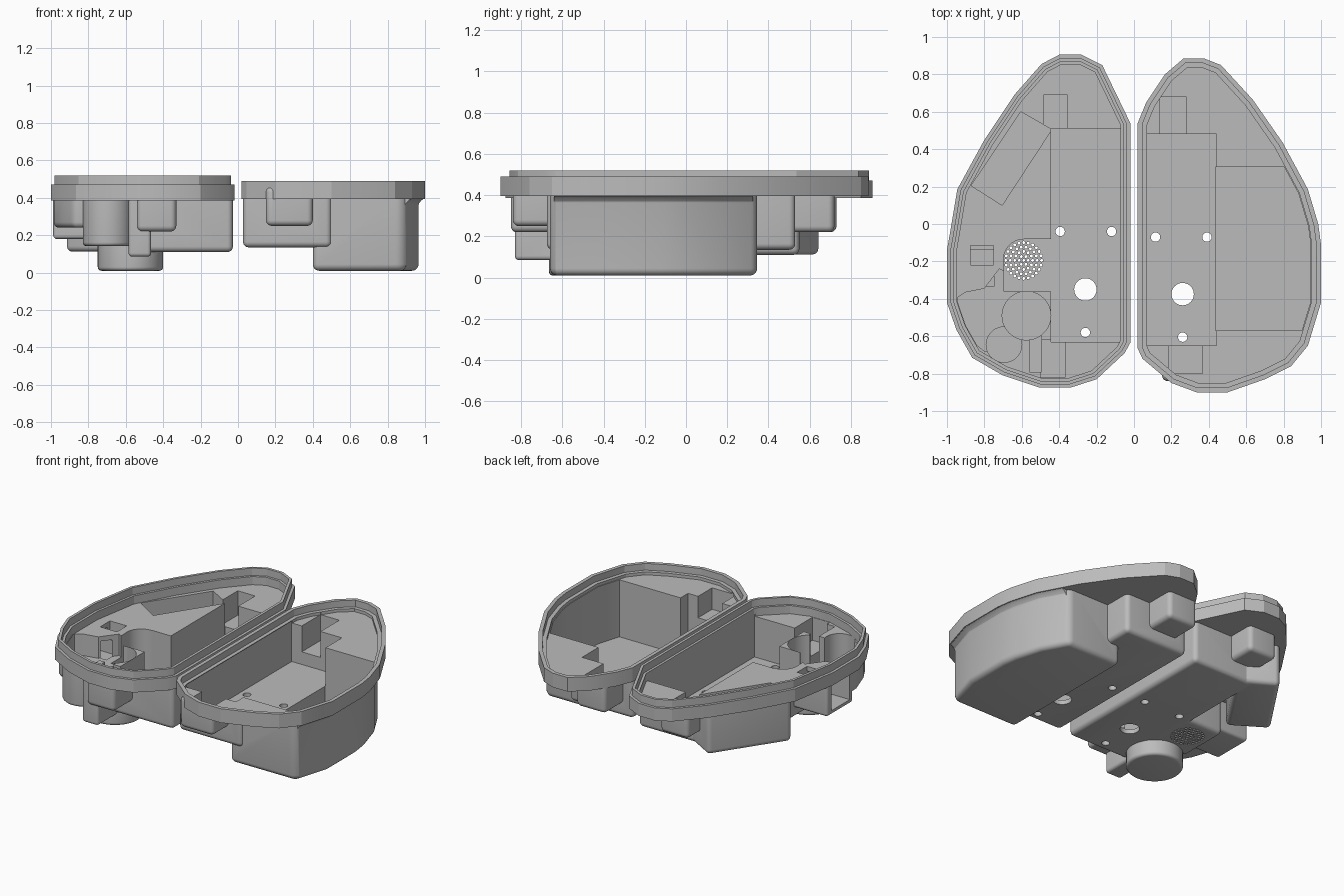
import bpy, bmesh, math
from mathutils import Vector

cube = bpy.data.objects.get("Cube")
if cube:
    bpy.data.objects.remove(cube)

gray = bpy.data.materials.new("plain gray")
gray.use_nodes = True
color = (0.5, 0.5, 0.5, 1)
gray.diffuse_color = color
gray.node_tree.nodes["Principled BSDF"].inputs["Base Color"].default_value = color


def apply(ob, kind, **settings):
    mod = ob.modifiers.new(kind, kind)
    for key, value in settings.items():
        setattr(mod, key, value)
    bpy.context.view_layer.objects.active = ob
    bpy.ops.object.modifier_apply(modifier=mod.name)


def round_edges(ob, width):
    apply(ob, "BEVEL", width=width, segments=5, limit_method="ANGLE",
          angle_limit=math.radians(40))


def loft(name, rings):
    """Closed solid through (profile, height) rings."""
    bm = bmesh.new()
    loops = [[bm.verts.new((x, y, z)) for x, y in points] for points, z in rings]
    for lower, upper in zip(loops, loops[1:]):
        for i in range(len(lower)):
            bm.faces.new((lower[i - 1], lower[i], upper[i], upper[i - 1]))
    bm.faces.new(loops[0])
    bm.faces.new(loops[-1])
    bmesh.ops.recalc_face_normals(bm, faces=bm.faces[:])
    mesh = bpy.data.meshes.new(name)
    bm.to_mesh(mesh)
    bm.free()
    mesh.materials.append(gray)
    ob = bpy.data.objects.new(name, mesh)
    bpy.context.scene.collection.objects.link(ob)
    return ob


def prism(name, points, low, high, bevel=0):
    """Upright solid over a flat profile, with optional rounded edges."""
    ob = loft(name, [(points, low), (points, high)])
    if bevel:
        round_edges(ob, bevel)
    return ob


def rect(x0, x1, y0, y1):
    return [(x0, y0), (x1, y0), (x1, y1), (x0, y1)]


def circle(x, y, r, n=40):
    return [(x + r * math.cos(math.tau * i / n), y + r * math.sin(math.tau * i / n))
            for i in range(n)]


def inset(points, d):
    """Move every side of a convex outline inward by d."""
    pts = [Vector(p) for p in points]
    area = sum(a.x * b.y - b.x * a.y for a, b in zip(pts, pts[1:] + pts[:1]))
    turn = 1 if area > 0 else -1
    out = []
    for i, p in enumerate(pts):
        a = (p - pts[i - 1]).normalized()
        b = (pts[(i + 1) % len(pts)] - p).normalized()
        na, nb = Vector((-a.y, a.x)) * turn, Vector((-b.y, b.x)) * turn
        out.append(p + (na + nb) * (d / (1 + na.dot(nb))))
    return out


def combine(ob, other, operation):
    apply(ob, "BOOLEAN", object=other, operation=operation, solver="EXACT")
    bpy.data.objects.remove(other)


def clipped(name, outline, d, points, low, high, bevel=0):
    """Block limited to the inset outline of a shell."""
    ob = prism(name, points, low, high)
    combine(ob, prism("clip", inset(outline, d), low - 0.1, high + 0.1), "INTERSECT")
    if bevel:
        round_edges(ob, bevel)
    return ob


def drill(shell, holes):
    for x, y, r in holes:
        combine(shell, prism("drill", circle(x, y, r, 24), -0.1, 0.3), "DIFFERENCE")


# Deep shell on the +x side
deep_outline = [(.02, .54), (.065, .65), (.165, .80), (.265, .885), (.375, .885),
                (.465, .85), (.635, .665), (.795, .435), (.93, .185), (.985, 0),
                (1, -.11), (1, -.42), (.93, -.65), (.84, -.76), (.70, -.83),
                (.50, -.90), (.335, -.90), (.20, -.85), (.045, -.72), (.02, -.665)]
deep_shell = prism("deep_shell", deep_outline, .395, .49)

# Curved flare that joins the deep body to the rim
flare = loft("flare", [(inset(deep_outline, d), z) for d, z in
                       ((.038, .35), (.032, .37), (.02, .386), (.004, .397), (.004, .43))])
combine(flare, prism("clip", rect(.42, 1.1, -.64, .325), .3, .5), "INTERSECT")
for part in (
        prism("main_body", rect(.027, .5, -.675, .53), .135, .46, .03),
        clipped("deep_body", deep_outline, .035, rect(.40, 1.1, -.66, .345), .01, .46, .04),
        flare,
        prism("front_bump", rect(.15, .40, -.84, -.6), .25, .46, .03),
        prism("back_bump", rect(.10, .32, .4, .72), .22, .46, .03)):
    combine(deep_shell, part, "UNION")
for part in (
        prism("groove", inset(deep_outline, .025), .445, .6),
        prism("tray", inset(deep_outline, .05), .425, .6),
        prism("main_pocket", rect(.065, .44, -.65, .48), .165, .44),
        clipped("deep_pocket", deep_outline, .055, rect(.437, 1.1, -.57, .305), .04, .44),
        prism("front_pocket", rect(.185, .365, -.80, -.64), .28, .44),
        prism("back_pocket", rect(.14, .28, .47, .68), .25, .44)):
    combine(deep_shell, part, "DIFFERENCE")
drill(deep_shell, [(.115, -.07, .025), (.39, -.07, .025), (.26, -.375, .06), (.26, -.605, .025)])

# Shallow shell on the -x side, with a raised lip
lip_outline = [(-.02, .54), (-.17, .85), (-.28, .905), (-.40, .905), (-.495, .855),
               (-.64, .69), (-.80, .45), (-.945, .185), (-.985, -.055), (-1, -.14),
               (-1, -.42), (-.95, -.565), (-.865, -.715), (-.70, -.81), (-.505, -.875),
               (-.34, -.875), (-.20, -.83), (-.05, -.69), (-.02, -.635)]
tilted = [(-.605, .60), (-.44, .505), (-.705, .10), (-.87, .205)]
scoop = [(-1, -.43), (-.9, -.365), (-.8, -.345), (-.72, -.24), (-.6, -.3),
         (-.6, -.6), (-.7, -.68), (-.8, -.68), (-.9, -.6)]
lip_shell = prism("lip_shell", lip_outline, .385, .47)
for part in (
        prism("lip", inset(lip_outline, .018), .43, .52),
        prism("main_body", rect(-.5, -.027, -.655, .55), .11, .45, .03),
        prism("speaker_body", rect(-.74, -.42, -.40, -.04), .111, .45, .03),
        prism("tilted_body", inset(tilted, -.04), .112, .45, .03),
        prism("round_body", circle(-.575, -.49, .175), .01, .45, .02),
        prism("small_round_body", circle(-.695, -.645, .135), .142, .45, .02),
        clipped("scoop_body", lip_outline, .015, rect(-1.1, -.6, -.66, -.3), .24, .45, .03),
        prism("duct_body", rect(-.988, -.65, -.375, -.095), .18, .45, .02),
        prism("front_bump", rect(-.54, -.33, -.85, -.55), .22, .45, .03),
        prism("low_front_bump", rect(-.585, -.465, -.83, -.55), .085, .45, .02),
        prism("back_bump", rect(-.525, -.315, .4, .73), .22, .45, .03)):
    combine(lip_shell, part, "UNION")
for part in (
        prism("lip_step", inset(lip_outline, .036), .47, .6),
        prism("tray", inset(lip_outline, .052), .415, .6),
        prism("main_pocket", rect(-.445, -.07, -.63, .51), .14, .43),
        prism("speaker_pocket", rect(-.59, -.44, -.36, -.08), .141, .43),
        prism("speaker_round", circle(-.59, -.19, .108), .142, .43),
        prism("speaker_side", rect(-.696, -.55, -.36, -.19), .143, .43),
        prism("tilted_pocket", tilted, .15, .43),
        prism("round_pocket", circle(-.575, -.49, .13), .04, .43),
        prism("small_round_pocket", circle(-.695, -.645, .095), .18, .43),
        clipped("scoop_pocket", lip_outline, .055, scoop, .27, .43),
        prism("duct_window", rect(-1.1, -.748, -.335, -.14), .21, .383),
        prism("duct_opening", rect(-.875, -.75, -.22, -.095 - .02), .3, .43),
        prism("front_pocket", rect(-.50, -.37, -.82, -.62), .26, .43),
        prism("low_front_pocket", rect(-.56, -.495, -.79, -.6), .12, .43),
        prism("back_pocket", rect(-.485, -.355, .5, .69), .25, .43)):
    combine(lip_shell, part, "DIFFERENCE")
drill(lip_shell, [(-.395, -.04, .025), (-.12, -.04, .025), (-.26, -.35, .06), (-.26, -.58, .025)])

# Speaker grille: rings of small round holes
grille = prism("grille", circle(-.59, -.195, .008, 8), .05, .3)
bm = bmesh.new()
bm.from_mesh(grille.data)
hole = bm.verts[:] + bm.edges[:] + bm.faces[:]
for ring in range(1, 5):
    for x, y in circle(0, 0, .024 * ring, 6 * ring):
        copy = bmesh.ops.duplicate(bm, geom=hole)["geom"]
        bmesh.ops.translate(bm, verts=[v for v in copy if isinstance(v, bmesh.types.BMVert)],
                            vec=(x, y, 0))
bm.to_mesh(grille.data)
bm.free()
combine(lip_shell, grille, "DIFFERENCE")

# Smooth rounded edges, keep the corners crisp
bpy.ops.object.select_all(action="DESELECT")
for ob in (deep_shell, lip_shell):
    ob.select_set(True)
    bpy.context.view_layer.objects.active = ob
bpy.ops.object.shade_smooth_by_angle(angle=math.radians(19))
